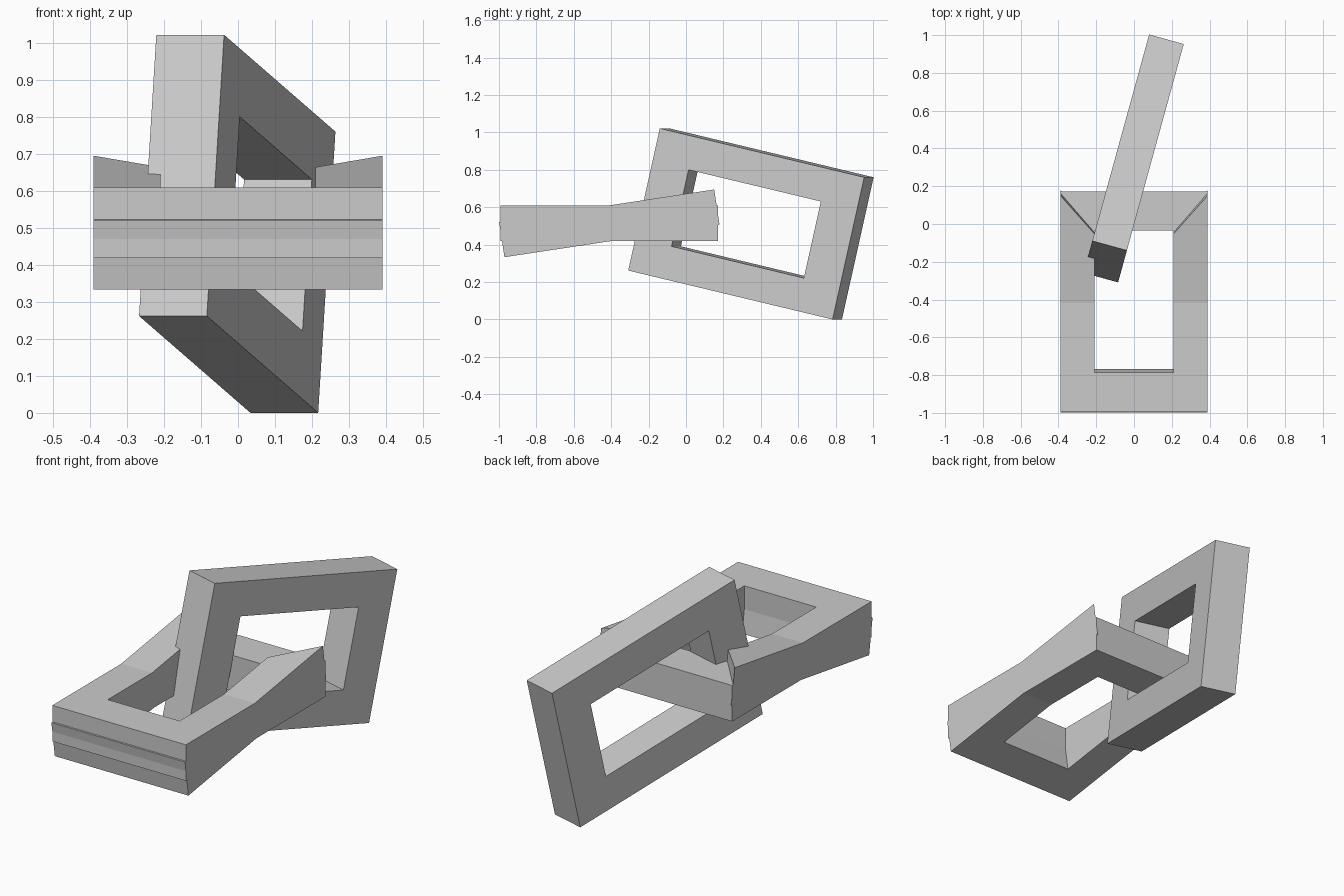
import bpy, bmesh
from math import radians
from mathutils import Matrix

if "Cube" in bpy.data.objects:
    bpy.data.objects.remove(bpy.data.objects["Cube"])

W, L, T = 0.78, 1.163, 0.19      # link width, length, thickness
RAIL, END = 0.18, 0.205          # side rail and end bar widths


def link(name, matrix, open_end=False):
    """Rectangular frame of four mitred bars; open_end leaves out the +y bar."""
    bm = bmesh.new()
    signs = [(1, 1), (-1, 1), (-1, -1), (1, -1)]

    def ring(hx, hy):
        return [[bm.verts.new((sx * hx, sy * hy, z)) for z in (-T / 2, T / 2)]
                for sx, sy in signs]

    outer = ring(W / 2, L / 2)
    inner = ring(W / 2 - RAIL, L / 2 - END)
    for i in range(1 if open_end else 0, 4):
        j = (i + 1) % 4
        (a0, a1), (b0, b1) = outer[i], outer[j]
        (c0, c1), (d0, d1) = inner[i], inner[j]
        for f in ((a0, b0, b1, a1), (c0, c1, d1, d0),
                  (a1, b1, d1, c1), (a0, c0, d0, b0)):
            bm.faces.new(f)
    if open_end:                 # cap the mitred rail ends
        for i in (0, 1):
            bm.faces.new((outer[i][0], outer[i][1], inner[i][1], inner[i][0]))
    bmesh.ops.recalc_face_normals(bm, faces=bm.faces)
    mesh = bpy.data.meshes.new(name)
    bm.to_mesh(mesh)
    bm.free()
    obj = bpy.data.objects.new(name, mesh)
    obj.matrix_world = matrix
    bpy.context.collection.objects.link(obj)
    return obj


def rot(deg, axis):
    return Matrix.Rotation(radians(deg), 4, axis)


# Flat link and the tilted, open-ended copy crossing through it
flat_pos = Matrix.Translation((0, -0.41, 0.514))
link("flat_link", flat_pos)
link("tilted_open_link", flat_pos @ rot(8.6, 'X'), open_end=True)

# Upright link threaded through the flat one
link("upright_link", Matrix.Translation((-0.002, 0.347, 0.511))
     @ rot(-15.4, 'Z') @ rot(-13, 'X') @ rot(90, 'Y'))
